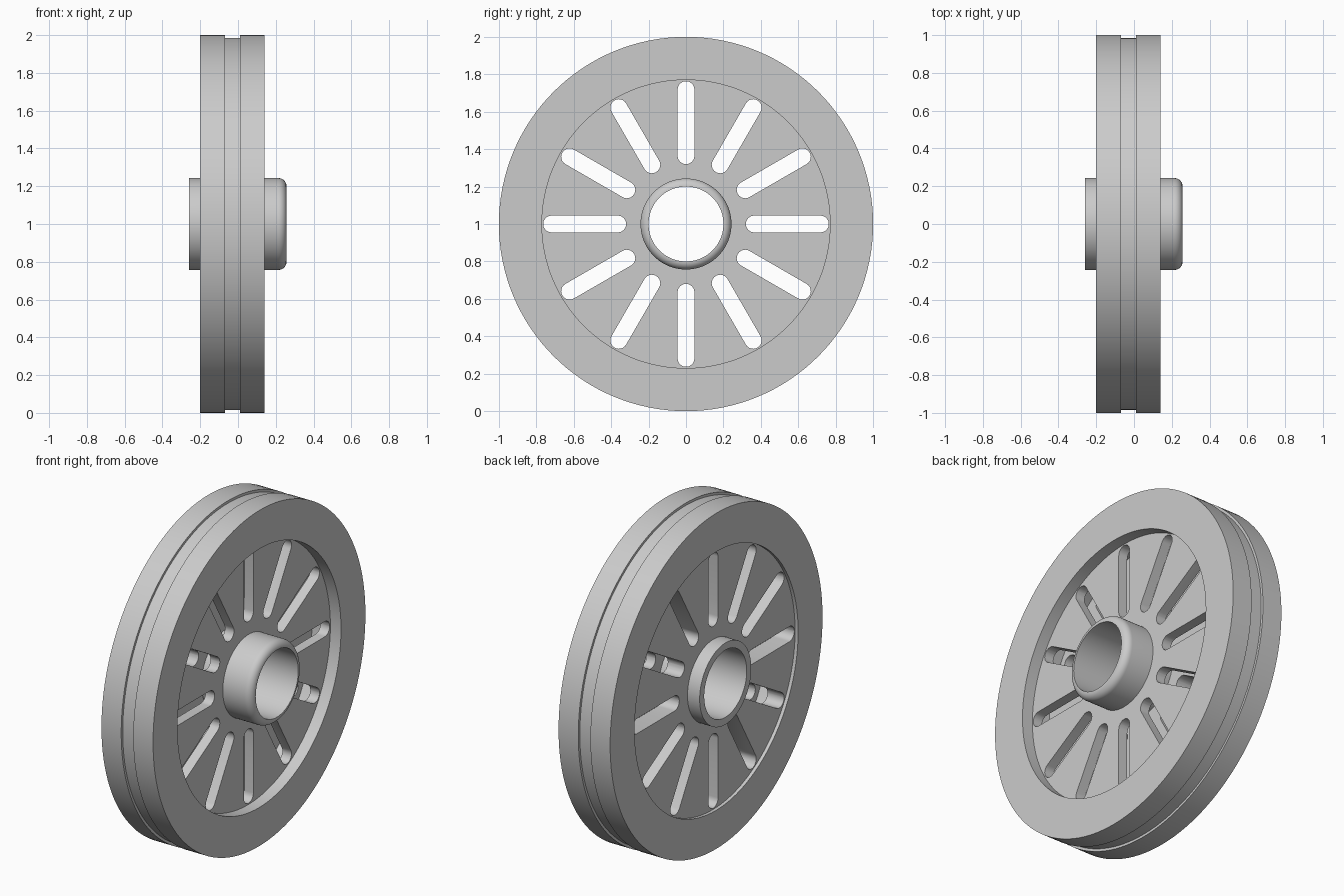
import bpy
import bmesh
from math import cos, sin, pi, radians
from mathutils import Matrix, Vector

cube = bpy.data.objects.get("Cube")
if cube:
    bpy.data.objects.remove(cube, do_unlink=True)

SEGMENTS = 128
AXLE = Vector((0, 0, 1))

grey = bpy.data.materials.new("plain_grey")
grey.use_nodes = True
colour = (0.6, 0.6, 0.6, 1)
grey.diffuse_color = colour
grey.node_tree.nodes["Principled BSDF"].inputs["Base Color"].default_value = colour


def make_object(name, bm):
    bmesh.ops.recalc_face_normals(bm, faces=bm.faces)
    mesh = bpy.data.meshes.new(name)
    bm.to_mesh(mesh)
    bm.free()
    obj = bpy.data.objects.new(name, mesh)
    bpy.context.collection.objects.link(obj)
    mesh.materials.append(grey)
    return obj


def lathe(name, profile):
    """Spin a closed (x, radius) profile round the axle."""
    bm = bmesh.new()
    verts = [bm.verts.new(AXLE + Vector((x, 0, r))) for x, r in profile]
    edges = [bm.edges.new((v, verts[i - 1])) for i, v in enumerate(verts)]
    bmesh.ops.spin(bm, geom=verts + edges, cent=AXLE, axis=(1, 0, 0),
                   angle=2 * pi, steps=SEGMENTS, use_merge=True)
    bmesh.ops.remove_doubles(bm, verts=bm.verts, dist=1e-5)
    return make_object(name, bm)


def slot_cutter(count, inner, outer, half_width, arc_steps=12):
    """Ring of round-ended prisms that pass through the wheel."""
    bm = bmesh.new()
    ends = ((outer - half_width, 0), (inner + half_width, pi))
    outline = []
    for centre, start in ends:
        for i in range(arc_steps + 1):
            a = start + pi * i / arc_steps
            outline.append((half_width * cos(a), centre + half_width * sin(a)))
    for k in range(count):
        turn = Matrix.Rotation(2 * pi * k / count, 3, 'X')
        verts = [bm.verts.new(AXLE + turn @ Vector((-0.5, y, z))) for y, z in outline]
        face = bm.faces.new(verts)
        grown = bmesh.ops.extrude_face_region(bm, geom=[face], use_keep_orig=True)
        moved = [g for g in grown["geom"] if isinstance(g, bmesh.types.BMVert)]
        bmesh.ops.translate(bm, verts=moved, vec=(1, 0, 0))
    cutter = make_object("slot_cutter", bm)
    cutter.hide_render = True
    return cutter


def wheel_half(name, face_x, web_x, joint_x):
    """Thick rim and thinner web, flat on the joint side."""
    return lathe(name, [(joint_x, 0.22), (joint_x, 1), (face_x, 1),
                        (face_x, 0.77), (web_x, 0.77), (web_x, 0.22)])


# Two wheel halves with a narrow gap between their webs
halves = [wheel_half("left_wheel_half", 0.14, 0.07, 0.01),
          wheel_half("right_wheel_half", -0.2, -0.18, -0.07)]

# Radial slots cut through both webs
cutter = slot_cutter(12, 0.32, 0.763, 0.045)
for half in halves:
    mod = half.modifiers.new("slots", 'BOOLEAN')
    mod.operation = 'DIFFERENCE'
    mod.solver = 'EXACT'
    mod.object = cutter
    bpy.context.view_layer.objects.active = half
    bpy.ops.object.modifier_apply(modifier=mod.name)
bpy.data.objects.remove(cutter, do_unlink=True)

# Spacer ring that forms the floor of the tread groove
spacer = lathe("groove_ring", [(-0.09, 0.8), (-0.09, 0.985), (0.03, 0.985), (0.03, 0.8)])

# Hub tube, rounded over on the left end
BORE, HUB, END = 0.2, 0.243, 0.257
fillet = HUB - BORE
rounded = [(END - fillet + fillet * sin(a), BORE + fillet * cos(a))
           for a in (pi / 2 * i / 8 for i in range(9))]
hub = lathe("hub", [(-0.26, BORE), (-0.26, HUB)] + rounded)

bpy.ops.object.select_all(action='DESELECT')
for obj in halves + [spacer, hub]:
    obj.select_set(True)
bpy.context.view_layer.objects.active = hub
bpy.ops.object.shade_smooth_by_angle(angle=radians(30))
